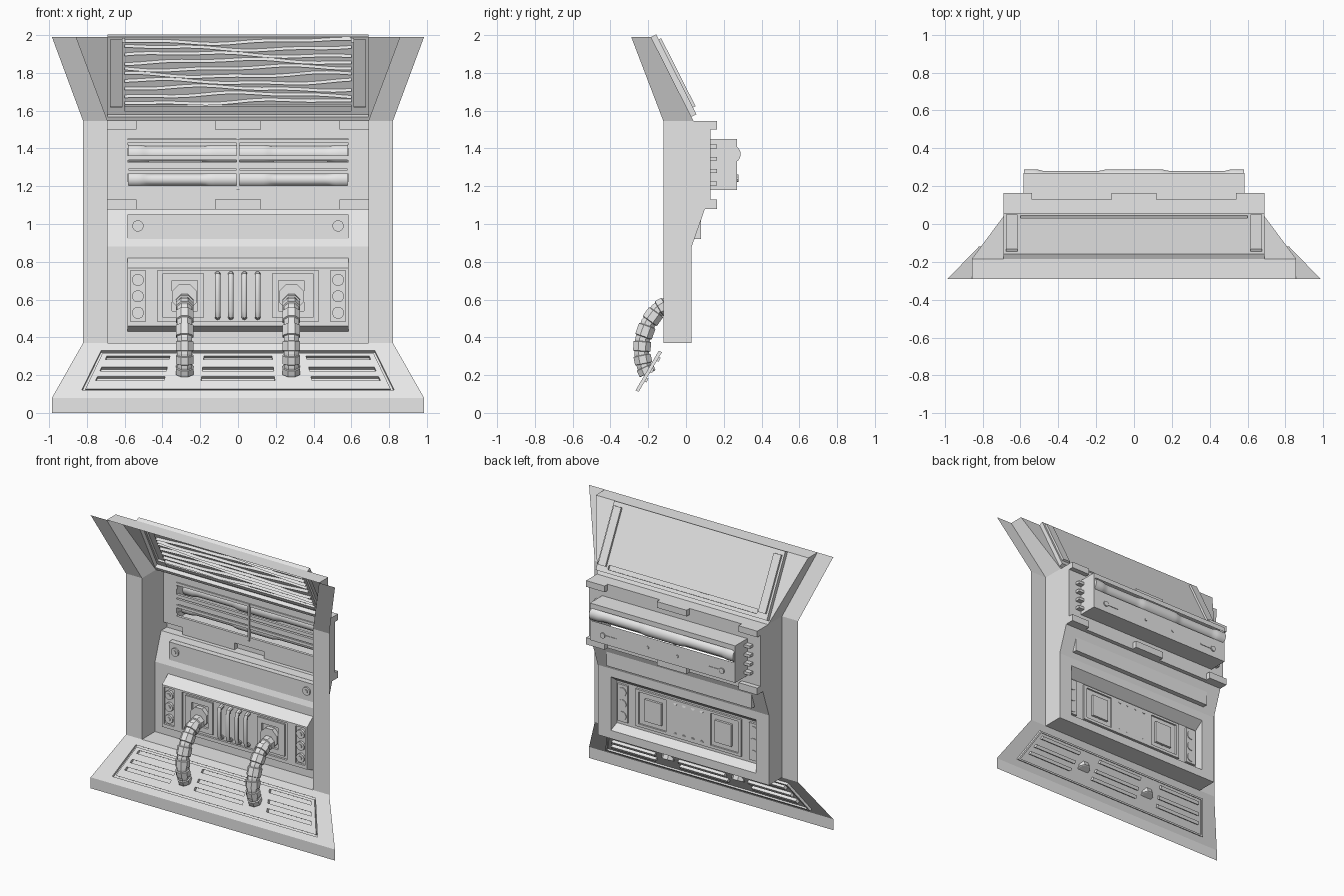
import bpy, bmesh, math
from mathutils import Vector

cube = bpy.data.objects.get("Cube")
if cube:
    bpy.data.objects.remove(cube)

grey = bpy.data.materials.new("plain grey")
grey.use_nodes = True
grey.diffuse_color = (0.8, 0.8, 0.8, 1)
grey.node_tree.nodes["Principled BSDF"].inputs["Base Color"].default_value = (0.8, 0.8, 0.8, 1)


def sheet(name, polys, smooth=False):
    """Object from a list of polygons given as point lists; shared corners are welded."""
    bm = bmesh.new()
    for pts in polys:
        bm.faces.new([bm.verts.new(p) for p in pts])
    bmesh.ops.remove_doubles(bm, verts=bm.verts, dist=0.0002)
    mesh = bpy.data.meshes.new(name)
    bm.to_mesh(mesh)
    bm.free()
    mesh.materials.append(grey)
    obj = bpy.data.objects.new(name, mesh)
    bpy.context.collection.objects.link(obj)
    if smooth:
        bpy.ops.object.select_all(action='DESELECT')
        obj.select_set(True)
        bpy.context.view_layer.objects.active = obj
        bpy.ops.object.shade_smooth_by_angle(angle=math.radians(35))
    return obj


def relief(name, area, rects, place):
    """Stepped sheet: each rect (u0, u1, v0, v1, depth) sinks part of the area; None cuts a hole."""
    rects = [(*area, 0)] + rects
    us = sorted({r[i] for r in rects for i in (0, 1)})
    vs = sorted({r[i] for r in rects for i in (2, 3)})

    def depth(i, j):
        if not (0 <= i < len(us) - 1 and 0 <= j < len(vs) - 1):
            return 0
        u, v = (us[i] + us[i + 1]) / 2, (vs[j] + vs[j + 1]) / 2
        return [r[4] for r in rects if r[0] < u < r[1] and r[2] < v < r[3]][-1]

    polys = []

    def quad(*corners):
        polys.append([place(*c) for c in corners])

    for i in range(len(us)):
        for j in range(len(vs)):
            d, left, low = depth(i, j), depth(i - 1, j), depth(i, j - 1)
            u, v = us[i], vs[j]
            if i + 1 < len(us) and j + 1 < len(vs) and d is not None:
                quad((u, v, d), (us[i + 1], v, d), (us[i + 1], vs[j + 1], d), (u, vs[j + 1], d))
            if j + 1 < len(vs) and None not in (d, left) and d != left:
                quad((u, v, left), (u, v, d), (u, vs[j + 1], d), (u, vs[j + 1], left))
            if i + 1 < len(us) and None not in (d, low) and d != low:
                quad((u, v, low), (us[i + 1], v, low), (us[i + 1], v, d), (u, v, d))
    return sheet(name, polys)


def box(name, x0, x1, y0, y1, z0, z1):
    a, b, c, d = [(x, y) for x, y in ((x0, y0), (x1, y0), (x1, y1), (x0, y1))]
    ring = (a, b, c, d)
    polys = [[(*p, z0), (*q, z0), (*q, z1), (*p, z1)] for p, q in zip(ring, ring[1:] + ring[:1])]
    polys += [[(*p, z1) for p in ring], [(*p, z0) for p in reversed(ring)]]
    return sheet(name, polys)


def loft(name, centres, radii, sides, smooth=False):
    """Capped tube through centres, one radius for each."""
    pts = [Vector(c) for c in centres]
    rings = []
    for i, p in enumerate(pts):
        t = (pts[min(i + 1, len(pts) - 1)] - pts[max(i - 1, 0)]).normalized()
        a = Vector((0, 0, 1)) if abs(t.x) > 0.9 else Vector((1, 0, 0))
        if abs(t.x) < 0.9 and abs(t.y) > 0.99:
            a = Vector((1, 0, 0))
        b = t.cross(a).normalized()
        angles = [2 * math.pi * (k + 0.5) / sides for k in range(sides)]
        rings.append([p + radii[i] * (math.cos(w) * a + math.sin(w) * b) for w in angles])
    polys = [[r[k], r[(k + 1) % sides], s[(k + 1) % sides], s[k]]
             for r, s in zip(rings, rings[1:]) for k in range(sides)]
    polys += [list(reversed(rings[0])), rings[-1]]
    return sheet(name, polys, smooth)


def bolt(name, x, y, z, r=0.03):
    loft(name, [(x, y + 0.012, z), (x, y - 0.01, z), (x, y - 0.01, z), (x, y, z), (x, y, z), (x, y - 0.016, z)],
         [r, r, r * 0.75, r * 0.75, r * 0.45, r * 0.45], 12)


def across(p, q):
    """Quad spanning the inner width between two (y, z) points."""
    return [(-0.69, *p), (0.69, *p), (0.69, *q), (-0.69, *q)]


# Side columns, inner side walls and flared canopy wings
profile = [(-0.12, 0.37), (0.03, 0.37), (0.03, 0.88), (0.1, 1.08), (0.13, 1.08), (0.13, 1.545), (-0.12, 1.545)]
for s, side in ((1, "left"), (-1, "right")):
    polys = [
        [(0.69, y, z) for y, z in profile],
        [(0.69, -0.12, 0.37), (0.82, -0.12, 0.37), (0.82, -0.12, 1.545), (0.69, -0.12, 1.545)],
        [(0.69, -0.12, 1.545), (0.82, -0.12, 1.545), (0.985, -0.29, 1.99), (0.857, -0.29, 1.99)],
        [(0.69, 0.04, 1.545), (0.69, -0.12, 1.545), (0.857, -0.29, 1.99), (0.857, -0.185, 1.99)],
        [(0.69, 0.04, 1.545), (0.857, -0.185, 1.99), (0.69, -0.185, 1.99)]]
    sheet(side + "_column", [[(s * x, y, z) for x, y, z in p][::s] for p in polys])

# Horizontal ledges
sheet("base_ledge", [across((-0.12, 0.37), (0.03, 0.37))])
sheet("middle_ledge", [across((0.1, 1.08), (0.13, 1.08))])
sheet("ceiling", [across((0.13, 1.545), (0.04, 1.545))])
sheet("canopy_cap", [[(-0.857, -0.29, 1.99), (0.857, -0.29, 1.99), (0.857, -0.185, 1.99), (-0.857, -0.185, 1.99)]])


# Canopy panel with sunken field and wavy ribs
def canopy(u, v, d):
    return (u, 0.04 - 0.225 * v + 0.89 * d, 1.545 + 0.445 * v + 0.45 * d)


relief("canopy_panel", (-0.69, 0.69, 0, 1),
       [(-0.69, 0.69, 0.05, 1, 0.03), (-0.6, 0.6, 0.1, 0.16, 0.015)]
       + [(min(a, b), max(a, b), 0.13, 0.94, 0.045) for a, b in ((0.615, 0.675), (-0.615, -0.675))], canopy)
polys = []
steps = 28
for k in range(10):
    rows = []
    for i in range(steps + 1):
        u = -0.6 + 1.2 * i / steps
        v = 0.2 + 0.08 * k + 0.022 * math.sin(5 * u + 1.3 * k) + 0.01 * math.sin(13 * u + 2.1 * k)
        rows.append([canopy(u, v - 0.018, 0.03), canopy(u, v, 0.012), canopy(u, v + 0.018, 0.03)])
    for a, b in zip(rows, rows[1:]):
        polys += [[a[n], b[n], b[n + 1], a[n + 1]] for n in (0, 1)]
sheet("wavy_ribs", polys)
for s in (1, -1):
    box("canopy_side_rail", s * 0.605 - 0.008, s * 0.605 + 0.008, -0.16, -0.15, 1.96, 1.985)

# Upper wall with channels and lamp housing
housing = [(-0.69, 0.69, 1.08, 1.13, 0.035), (-0.69, 0.69, 1.5, 1.545, 0.035)]
for x0, x1 in ((-0.54, -0.12), (0.12, 0.54)):
    housing += [(x0, x1, 1.08, 1.13, 0), (x0, x1, 1.5, 1.545, 0)]
housing += [(-0.585, 0.585, 1.18, 1.45, 0.14), (-0.57, 0.57, 1.325, 1.415, None)]
relief("upper_wall", (-0.69, 0.69, 1.08, 1.545), housing, lambda u, v, d: (u, 0.13 + d, v))

# Lamp tubes with swollen joints
count = 60
for name, y, z, r in (("upper_lamp_tube", 0.24, 1.37, 0.045), ("lower_lamp_tube", 0.215, 1.235, 0.035)):
    xs = [-0.58 + 1.16 * i / count for i in range(count + 1)]
    loft(name, [(x, y, z) for x in xs],
         [r + 0.009 * max(-0.5, min(0.5, 3 * math.cos(x * 9.5))) for x in xs], 20, True)

# Grille, brackets and rear fittings
for z, h in ((1.438, 0.01), (1.35, 0.012), (1.31, 0.018), (1.275, 0.01), (1.192, 0.012)):
    box("grille_bar", -0.585, 0.585, 0.125, 0.145, z - h, z + h)
box("grille_post", -0.008, 0.008, 0.118, 0.14, 1.18, 1.45)
for s in (1, -1):
    for i in range(4):
        z = 1.215 + 0.065 * i
        box("housing_peg", s * 0.605 - 0.025, s * 0.605 + 0.025, 0.13, 0.165, z - 0.01, z + 0.01)
    box("rear_slot", s * 0.43 - 0.06, s * 0.43 + 0.06, 0.268, 0.274, 1.237, 1.247)
    loft("rear_stud", [(s * 0.48, 0.265, 1.242), (s * 0.48, 0.279, 1.242)], [0.02, 0.02], 10)
    loft("rear_rivet", [(s * 0.12, 0.265, 1.25), (s * 0.12, 0.276, 1.25)], [0.01, 0.01], 8)

# Slanted middle panel with bolted plate
sheet("slanted_wall", [across((0.03, 0.88), (0.1, 1.08))])
box("bolted_plate", -0.585, 0.585, 0.038, 0.08, 0.92, 1.05)
for s in (1, -1):
    bolt("plate_bolt", s * 0.53, 0.036, 0.99)

# Lower wall around the hollow control block
relief("lower_wall", (-0.69, 0.69, 0.37, 0.88), [(-0.585, 0.585, 0.43, 0.82, None)], lambda u, v, d: (u, 0.03 + d, v))
W, FRONT = 0.585, -0.04
block = [(0.03, 0.43), (FRONT, 0.46), (FRONT, 0.768), (0.03, 0.82)]
polys = [[(-W, *p), (W, *p), (W, *q), (-W, *q)] for p, q in (block[:2], block[2:])]
polys += [[(W, *p) for p in reversed(block)], [(-W, *p) for p in block]]
sheet("control_block", polys)
face = [(-0.425, 0.425, 0.485, 0.755, 0.015)]
for s in (1, -1):
    for a, b, low, high, d in ((0.49, 0.57, 0.485, 0.755, 0.015), (0.18, 0.4, 0.505, 0.738, 0.003),
                               (0.215, 0.35, 0.54, 0.7, 0.02)):
        face.append((min(s * a, s * b), max(s * a, s * b), low, high, d))
relief("control_face", (-W, W, 0.46, 0.768), face, lambda u, v, d: (u, FRONT + d, v))
for s in (1, -1):
    for z in (0.53, 0.617, 0.704):
        bolt("control_knob", s * 0.53, FRONT + 0.008, z, 0.032)

# Bowed rods between the hose ports
for x in (-0.108, -0.038, 0.034, 0.104):
    path = [(FRONT + 0.015, 0.735), (FRONT - 0.015, 0.728), (FRONT - 0.022, 0.7),
            (FRONT - 0.022, 0.54), (FRONT - 0.015, 0.514), (FRONT + 0.015, 0.507)]
    loft("bowed_rod", [(x, *p) for p in path], [0.015] * len(path), 10, True)

# Segmented hoses running from the ports into the skirt
route = [Vector(p) for p in ((-0.03, 0.585), (-0.1, 0.575), (-0.15, 0.545), (-0.2, 0.475),
                             (-0.23, 0.39), (-0.235, 0.315), (-0.222, 0.25), (-0.2, 0.2))]
for s in (1, -1):
    x = s * 0.283
    loft("hose_port", [(x, FRONT + 0.02, 0.615), (x, FRONT - 0.012, 0.615), (x, FRONT - 0.012, 0.615)],
         [0.072, 0.072, 0.045], 8)
    centres, radii = [], []
    for n, (p, q) in enumerate(zip(route, route[1:])):
        for t, r in ((0.0, 0.042), (0.14, 0.042), (0.18, 0.05), (0.82, 0.05), (0.86, 0.042)):
            centres.append((x, *p.lerp(q, t)))
            radii.append(r)
    loft("hose", centres, radii, 8)


# Flared skirt with slotted tread and front lip
def skirt(u, v, d):
    t = (v - 0.08) / 0.29
    return (u * (0.985 - 0.165 * t), -0.29 + 0.17 * t + 0.863 * d, v - 0.506 * d)


slots = [(-0.86, 0.86, 0.12, 0.33, 0.018), (-0.845, 0.845, 0.13, 0.32, 0.006)]
for low in (0.175, 0.225, 0.285):
    slots += [(a, b, low, low + 0.02, 0.028) for a, b in ((-0.81, -0.42), (-0.21, 0.21), (0.42, 0.81))]
relief("skirt", (-1, 1, 0.08, 0.37), slots, skirt)
sheet("skirt_lip", [[(-0.985, -0.29, 0), (0.985, -0.29, 0), (0.985, -0.29, 0.08), (-0.985, -0.29, 0.08)]])
